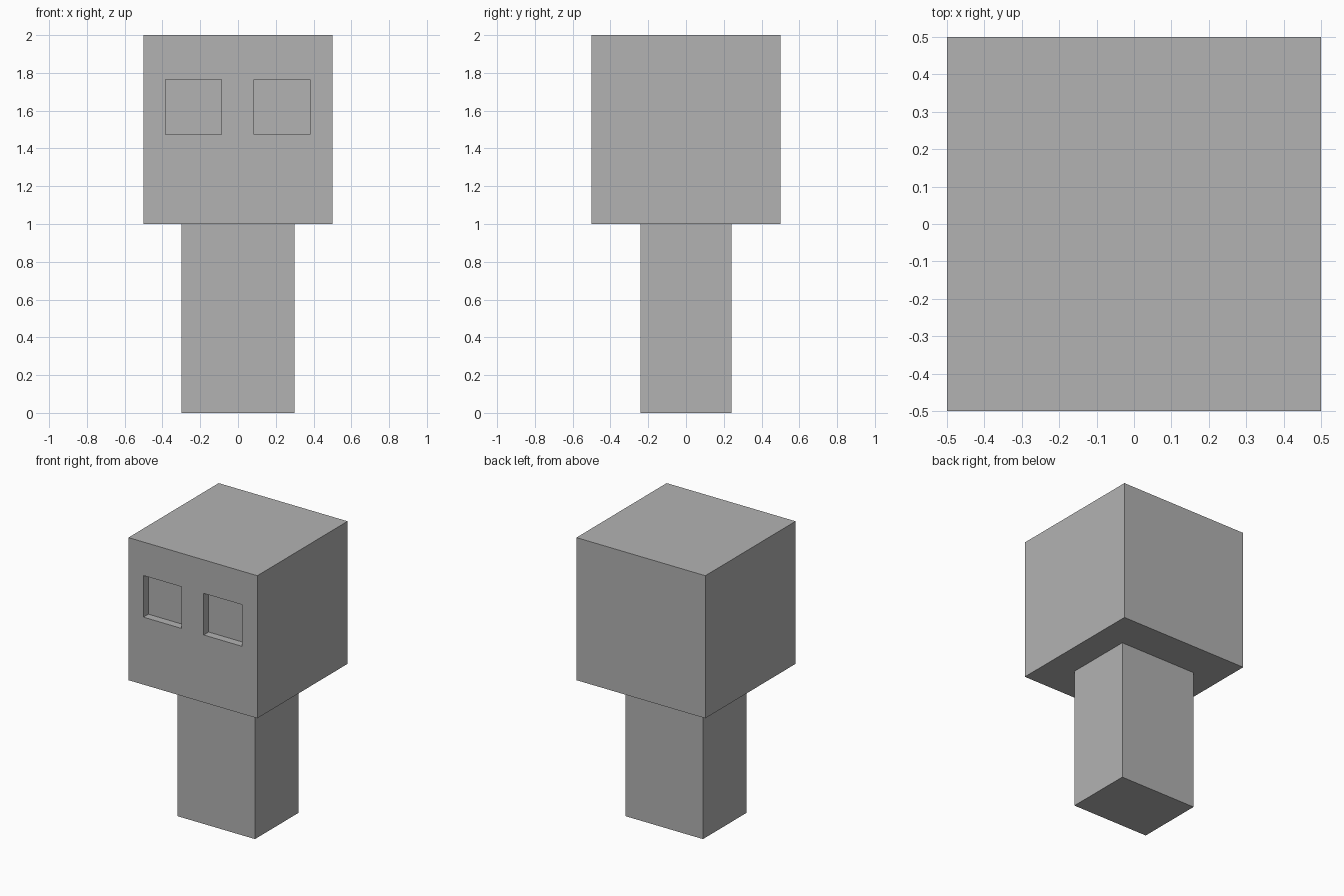
import bpy

if "Cube" in bpy.data.objects:
    bpy.data.objects.remove(bpy.data.objects["Cube"])

grey = bpy.data.materials.new("plain grey")
grey.diffuse_color = (0.448, 0.448, 0.448, 1)
grey.use_nodes = True
grey.node_tree.nodes["Principled BSDF"].inputs["Base Color"].default_value = grey.diffuse_color


def box(name, size, centre):
    bpy.ops.mesh.primitive_cube_add(size=1, location=centre)
    ob = bpy.context.object
    ob.name = name
    ob.scale = size
    bpy.ops.object.transform_apply(location=False, rotation=False, scale=True)
    ob.data.materials.append(grey)
    return ob


# Body and head
box("body", (0.6, 0.48, 1.0), (0, 0, 0.5))
head = box("head", (1, 1, 1), (0, 0, 1.5))

# Shallow square eye sockets cut into the front of the head
depth = 0.055
for side, x in (("left", -0.236), ("right", 0.232)):
    cutter = box(side + "_eye_cutter", (0.296, 2 * depth, 0.292), (x, -0.5, 1.619))
    mod = head.modifiers.new(side + " eye socket", 'BOOLEAN')
    mod.operation = 'DIFFERENCE'
    mod.solver = 'EXACT'
    mod.object = cutter
    bpy.context.view_layer.objects.active = head
    bpy.ops.object.modifier_apply(modifier=mod.name)
    bpy.data.objects.remove(cutter, do_unlink=True)
